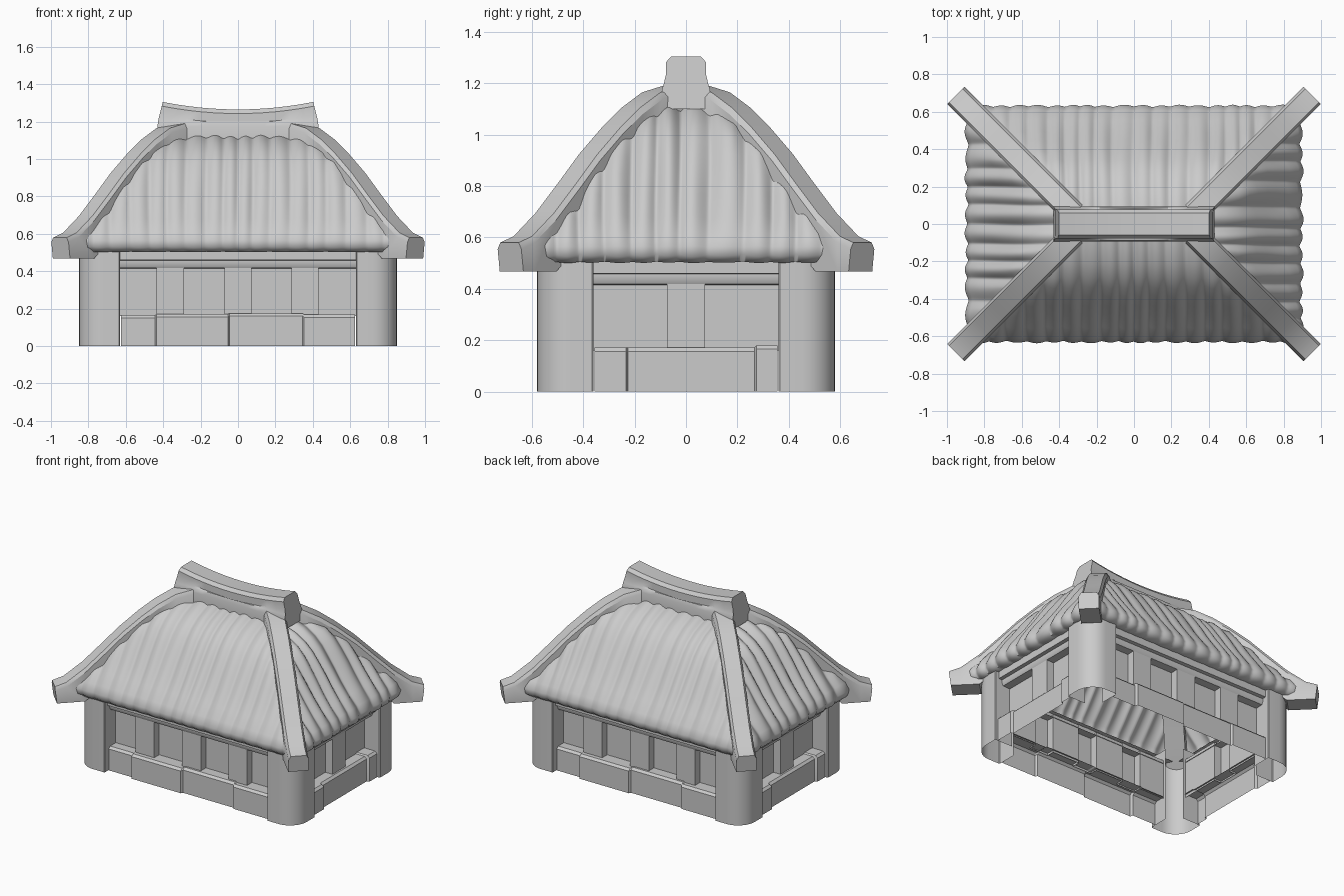
import bpy, bmesh, math
from mathutils import Vector

if "Cube" in bpy.data.objects:
    bpy.data.objects.remove(bpy.data.objects["Cube"])

grey = bpy.data.materials.new("plain_grey")
grey.use_nodes = True
grey.diffuse_color = (0.6, 0.6, 0.6, 1)
grey.node_tree.nodes["Principled BSDF"].inputs["Base Color"].default_value = (0.6, 0.6, 0.6, 1)


def finish(name, bm, angle):
    mesh = bpy.data.meshes.new(name)
    bm.to_mesh(mesh)
    bm.free()
    obj = bpy.data.objects.new(name, mesh)
    bpy.context.collection.objects.link(obj)
    mesh.materials.append(grey)
    bpy.ops.object.select_all(action='DESELECT')
    obj.select_set(True)
    bpy.context.view_layer.objects.active = obj
    bpy.ops.object.shade_smooth_by_angle(angle=math.radians(angle))


def loft(name, rows, angle=30, solid=False, flip=False):
    """Skin faces between equal rows of points; a solid is a capped tube."""
    bm = bmesh.new()
    grid = [[bm.verts.new(p) for p in row] for row in rows]
    n = len(grid[0])
    for a, b in zip(grid, grid[1:]):
        for i in range(n if solid else n - 1):
            j = (i + 1) % n
            quad = (a[i], a[j], b[j], b[i])
            bm.faces.new(quad[::-1] if flip else quad)
    if solid:
        bm.faces.new(grid[0])
        bm.faces.new(grid[-1][::-1])
        bmesh.ops.recalc_face_normals(bm, faces=bm.faces)
    else:
        bmesh.ops.remove_doubles(bm, verts=bm.verts, dist=0.0002)
    finish(name, bm, angle)


SIDES = [("front", 0), ("right", 1), ("back", 2), ("left", 3)]
CORNERS = [(sx, sy) for sx in (-1, 1) for sy in (-1, 1)]


def place(side, t, out, z):
    """Point on a side: t runs along it, out points away from the middle."""
    return [Vector((t, -out, z)), Vector((out, t, z)),
            Vector((-t, out, z)), Vector((-out, -t, z))][side]


# Corner pillars: hollow shells with a broad rounded outer corner
ROUND = 0.13
plan = [(0.63, 0.44), (0.63, 0.575), (0.635, 0.58)]
for i in range(9):
    a = math.pi / 2 * (1 - i / 8)
    plan.append((0.85 - ROUND + ROUND * math.cos(a), 0.58 - ROUND + ROUND * math.sin(a)))
plan += [(0.85, 0.365), (0.845, 0.36), (0.71, 0.36)]
for sx, sy in CORNERS:
    loft("corner_pillar", [[(sx * x, sy * y, z) for x, y in plan] for z in (0, 0.51)],
         angle=40, flip=sx * sy > 0)

# Walls on each side: stone footing, panelled wall folded around its posts, and eave rail
for label, s in SIDES:
    if s % 2 == 0:
        half, face, posts = 0.63, 0.55, (-0.363, 0, 0.358)
        stones = [(-0.63, -0.44, -0.012, 0.165), (-0.44, -0.05, 0.008, 0.17),
                  (-0.05, 0.35, -0.006, 0.175), (0.35, 0.63, 0.008, 0.168)]
    else:
        half, face, posts = 0.36, 0.82, (0,)
        stones = [(-0.36, -0.23, 0.01, 0.172), (-0.23, 0.27, -0.008, 0.172), (0.27, 0.36, 0.01, 0.18)]

    rows = [[] for _ in range(4)]
    for a, b, push, top in stones:
        for t in (a + 0.004, b - 0.004):
            out = face + push
            section = ((out, 0), (out, top - 0.015), (out - 0.015, top), (face - 0.1, top))
            for row, (o, z) in zip(rows, section):
                row.append(place(s, t, o, z))
    loft(label + "_footing_stones", rows, angle=20)

    back, front = face - 0.09, face - 0.035
    fold = [(-half, back)]
    for c in posts:
        fold += [(c - 0.073, back), (c - 0.073, front), (c + 0.073, front), (c + 0.073, back)]
    fold.append((half, back))
    loft(label + "_panels_and_posts", [[place(s, t, o, z) for t, o in fold] for z in (0.16, 0.44)])

    cornice = ((-0.095, 0.415), (-0.035, 0.418), (-0.025, 0.437), (-0.025, 0.457), (0, 0.46), (0, 0.515))
    loft(label + "_eave_rail", [[place(s, t, face + o, z) for t in (-half, half)] for o, z in cornice])

# Thatched slopes: sheets with parallel flutes on one curved profile (distance out, height)
PROFILE = [(0.79, 0.512), (0.865, 0.503), (0.892, 0.53), (0.897, 0.565), (0.872, 0.615), (0.82, 0.682),
           (0.757, 0.765), (0.705, 0.842), (0.652, 0.915), (0.605, 0.977), (0.55, 1.03),
           (0.48, 1.075), (0.40, 1.106), (0.32, 1.128), (0.265, 1.135)]
INSET = 0.265
COLS = 180


def flute(t, s, k):
    """Rounded bundles of straw that wander slightly down the slope."""
    period = 0.095 if s % 2 == 0 else 0.105
    phase = 0.5 * math.sin(7 * t + 2 * s) + 0.3 * math.sin(15 * t + s) + 0.12 * math.sin(k * 0.5 + 4 * t)
    lump = math.sqrt(math.sin(math.pi * t / period + phase) ** 2 + 0.02)
    return lump - 0.65 + 0.2 * math.sin(23 * t + 0.4 * k)


for label, s in SIDES:
    long_side = s % 2 == 0
    amp = 0.018 if long_side else 0.03
    widest = 0.9 if long_side else 0.9 - INSET
    rows = []
    for k, (d, z) in enumerate(PROFILE):
        d0, z0 = PROFILE[max(k - 1, 0)]
        d1, z1 = PROFILE[min(k + 1, len(PROFILE) - 1)]
        tangent = Vector((d1 - d0, z1 - z0)).normalized()
        half, out = (d, d - INSET) if long_side else (d - INSET, d)
        strength = amp * (0.15 if k < 2 else 0.6 if k < 5 else 1)
        row = []
        for i in range(COLS + 1):
            t = max(-half, min(half, widest * (2 * i / COLS - 1)))
            # flutes sink and fade out under the hip beams
            fade = min(1, (half - abs(t)) / 0.1) if 4 < k < 12 else 1
            w = strength * flute(t, s, k) * fade - 0.025 * (1 - fade)
            row.append(place(s, t, out + tangent.y * w, z - tangent.x * w))
        rows.append(row)
    loft(label + "_thatch", rows, angle=60)

# Hip beams: curved timbers down the four roof corners (centre x, top height)
HIP = [(0.32, 1.19), (0.40, 1.165), (0.48, 1.105), (0.555, 1.03), (0.645, 0.925),
       (0.725, 0.815), (0.815, 0.695), (0.90, 0.605), (0.952, 0.58)]
for sx, sy in CORNERS:
    rows = []
    for x, top in HIP:
        low = max(0.468, top - 0.24)
        tip = 0.008 if x > 0.95 else 0
        row = []
        for across, z in ((-0.046, low), (-0.046, top - 0.025), (-0.036, top),
                          (0.036, top), (0.046, top - 0.025), (0.046, low)):
            lean = tip if z == low else 0
            row.append((sx * (x + across - lean), sy * (x - INSET - across - lean), z))
        rows.append(row)
    loft("hip_beam", rows, angle=32, solid=True)

# Ridge cap: sagging beam with chamfered top, tapered ends and a flared foot
rows = []
for i in range(13):
    u = 2 * i / 12 - 1
    sag = 0.04 * (1 - u * u)
    row = []
    for y, z, reach in ((0.094, 1.1, 0.43), (0.094, 1.175, 0.43), (0.086, 1.2, 0.428),
                        (0.078, 1.235, 0.42), (0.077, 1.283, 0.408), (0.058, 1.305, 0.402)):
        row.append((u * reach, -y, z - (sag if z > 1.23 else 0)))
    row += [(x, -y, z) for x, y, z in reversed(row)]
    rows.append(row)
loft("ridge_cap", rows, angle=35, solid=True)
